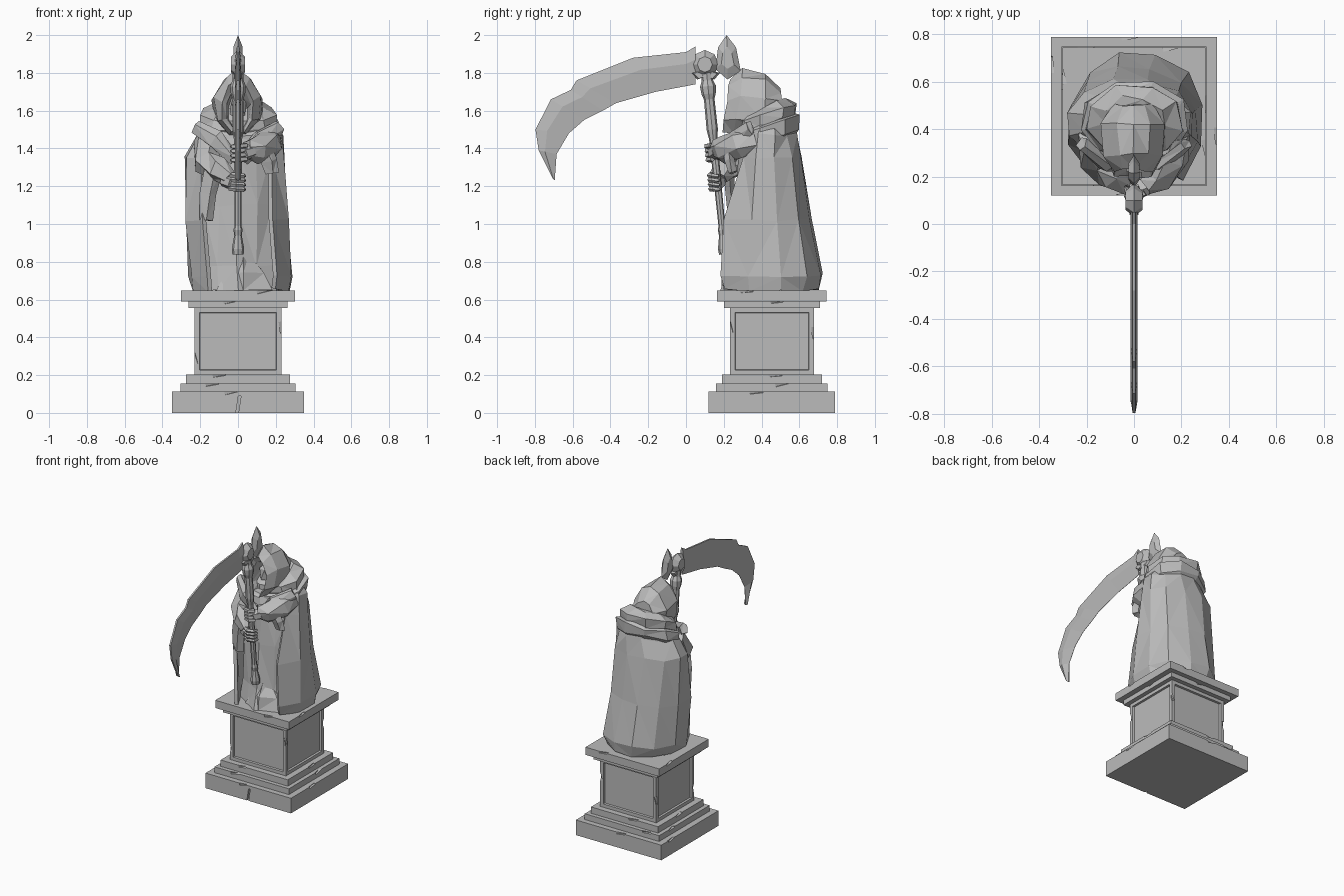
import bpy, bmesh, random
from math import sin, cos, pi, radians
from mathutils import Vector, Matrix, Euler

random.seed(7)
if "Cube" in bpy.data.objects:
    bpy.data.objects.remove(bpy.data.objects["Cube"])

stone = bpy.data.materials.new("grey_stone")
stone.use_nodes = True
stone.diffuse_color = (0.5, 0.5, 0.5, 1)
stone.node_tree.nodes["Principled BSDF"].inputs["Base Color"].default_value = (0.5, 0.5, 0.5, 1)


def finish(name, bm):
    """Turn a bmesh into a flat shaded stone object."""
    bmesh.ops.recalc_face_normals(bm, faces=bm.faces)
    mesh = bpy.data.meshes.new(name)
    bm.to_mesh(mesh)
    bm.free()
    mesh.materials.append(stone)
    ob = bpy.data.objects.new(name, mesh)
    bpy.context.collection.objects.link(ob)
    return ob


def loft(name, rings, closed=True, caps=True, jitter=0.0):
    """Skin a list of equal length point rings, with triangular facets."""
    bm = bmesh.new()
    rows = [[bm.verts.new(Vector(p) + Vector([random.uniform(-jitter, jitter) for _ in range(3)]))
             for p in ring] for ring in rings]
    n = len(rows[0])
    for a, b in zip(rows, rows[1:]):
        for i in range(n if closed else n - 1):
            j = (i + 1) % n
            bm.faces.new((a[i], a[j], b[j], b[i]))
    if caps:
        bm.faces.new(rows[0])
        bm.faces.new(rows[-1])
    if jitter:
        bmesh.ops.triangulate(bm, faces=bm.faces)
    return finish(name, bm)


def tube(name, points, radii, n=6, flat=1.0, jitter=0.0):
    """Faceted tube along a path."""
    pts = [Vector(p) for p in points]
    rings = []
    for i, p in enumerate(pts):
        d = (pts[min(i + 1, len(pts) - 1)] - pts[max(i - 1, 0)]).normalized()
        side = d.cross(Vector((0, 1, 0.2))).normalized()
        up = side.cross(d)
        rings.append([p + radii[i] * (side * cos(2 * pi * k / n) + up * flat * sin(2 * pi * k / n))
                      for k in range(n)])
    return loft(name, rings, jitter=jitter)


def prism(name, outline, half, edge=0.0):
    """Side outline (y, z), thickest at the middle, shrunk by edge at both faces."""
    mid = Vector((sum(p[0] for p in outline), sum(p[1] for p in outline))) / len(outline)
    rings = []
    for x, s in ((-half, 1 - edge), (0, 1), (half, 1 - edge)):
        rings.append([(x, mid.x + (p[0] - mid.x) * s, mid.y + (p[1] - mid.y) * s) for p in outline])
    return loft(name, rings)


# ---- Pedestal: stacked slabs with nicks in the edges
PY = 0.455


def slab(name, hx, hy, z0, z1, panel=False, crack=False):
    bm = bmesh.new()
    bmesh.ops.create_cube(bm, size=1, matrix=Matrix.Translation((0, PY, (z0 + z1) / 2))
                          @ Matrix.Diagonal((2 * hx, 2 * hy, z1 - z0, 1)))
    if panel:
        sides = [f for f in bm.faces if abs(f.normal.z) < 0.5]
        bmesh.ops.inset_individual(bm, faces=sides, thickness=0.037)
        bmesh.ops.inset_individual(bm, faces=sides, thickness=0.004, depth=-0.014)
    ob = finish(name, bm)
    # one long nick per side, or per upright corner of the panelled block
    cut = bmesh.new()
    for i in range(4):
        turn = Matrix.Rotation(i * pi / 2, 4, 'Z')
        out, along = (hx, hy) if i % 2 == 0 else (hy, hx)
        t = random.uniform(-0.7, 0.7)
        if panel:
            spot = Matrix.Translation((out, along, (z0 + z1) / 2 + t * 0.14))
            size = (0.02, 0.02, 0.06, 1)
        else:
            spot = Matrix.Translation((out, along * t, z1))
            size = (0.018, 0.07, 0.018, 1)
        rot = Euler([random.uniform(0.1, 0.3) for _ in range(3)]).to_matrix().to_4x4()
        bmesh.ops.create_cube(cut, size=1, matrix=Matrix.Translation((0, PY, 0)) @ turn @ spot
                              @ rot @ Matrix.Diagonal(size))
    if crack:
        bmesh.ops.create_cube(cut, size=1, matrix=Matrix.Translation((0, PY - hy, z0 + 0.03))
                              @ Matrix.Rotation(0.15, 4, 'Y') @ Matrix.Diagonal((0.014, 0.03, 0.12, 1)))
    cutter = finish(name + "_cutter", cut)
    cutter.hide_render = True
    mod = ob.modifiers.new("nicks", 'BOOLEAN')
    mod.operation, mod.object, mod.solver, mod.use_self = 'DIFFERENCE', cutter, 'EXACT', True
    bpy.context.view_layer.update()
    mesh = bpy.data.meshes.new_from_object(ob.evaluated_get(bpy.context.evaluated_depsgraph_get()))
    ob.modifiers.clear()
    if len(mesh.polygons) > 5:
        ob.data = mesh
    bpy.data.objects.remove(cutter)


slab("plinth_base", 0.35, 0.335, 0.0, 0.112, crack=True)
slab("plinth_lower_step", 0.305, 0.295, 0.11, 0.155)
slab("plinth_upper_step", 0.275, 0.265, 0.153, 0.202)
slab("pedestal_block", 0.23, 0.222, 0.2, 0.557, panel=True)
slab("cornice", 0.262, 0.255, 0.555, 0.592)
slab("pedestal_cap", 0.302, 0.29, 0.59, 0.647)


# ---- Robes
def oval(z, cx, rx, cy, front, back, n=12, gap=0.0, pleat=0.0, tilt=0.0):
    """Ring around z, starting at the front; gap leaves the front open."""
    pts = []
    for i in range(n):
        a = -pi / 2 + gap + (2 * pi - 2 * gap) * i / (n - 1 if gap else n)
        k = 1 - pleat * (i % 2)
        y = cy + sin(a) * (front if sin(a) < 0 else back) * k
        pts.append((cx + cos(a) * rx * k, y, z + tilt * (y - cy)))
    return pts


cloak = loft("cloak", [oval(*r, n=10, gap=radians(42)) for r in (
    (0.65, 0.02, 0.255, 0.44, 0.32, 0.26),
    (0.73, 0.02, 0.272, 0.44, 0.33, 0.275),
    (1.02, -0.005, 0.265, 0.43, 0.29, 0.225),
    (1.35, -0.018, 0.266, 0.43, 0.17, 0.168),
    (1.47, 0.01, 0.215, 0.43, 0.12, 0.15),
    (1.58, 0.0, 0.15, 0.44, 0.1, 0.12))], closed=False, caps=False, jitter=0.01)
thick = cloak.modifiers.new("cloth", 'SOLIDIFY')
thick.thickness, thick.offset = 0.024, 0

loft("gown", [oval(*r, n=12, pleat=0.12) for r in (
    (0.645, 0.0, 0.235, 0.44, 0.26, 0.21),
    (0.78, 0.0, 0.23, 0.44, 0.21, 0.2),
    (1.1, 0.0, 0.22, 0.43, 0.18, 0.16),
    (1.38, 0.0, 0.2, 0.42, 0.14, 0.12),
    (1.5, 0.0, 0.16, 0.42, 0.12, 0.1))], jitter=0.01)

loft("gown_front_fold", [oval(*r, n=6) for r in (
    (0.645, 0.03, 0.17, 0.3, 0.11, 0.1),
    (0.74, 0.03, 0.12, 0.31, 0.1, 0.08),
    (0.85, 0.03, 0.03, 0.32, 0.06, 0.05))], jitter=0.008)

# cowl: two draped collars, lower at the front
for name, lift, grow in (("cowl_lower", 0.0, 1.0), ("cowl_upper", 0.07, 0.9)):
    loft(name, [oval(z + lift, 0, rx * grow, 0.43, f * grow, b * grow, n=9, tilt=0.3) for z, rx, f, b in (
        (1.40, 0.17, 0.13, 0.13), (1.46, 0.235, 0.18, 0.17),
        (1.52, 0.23, 0.17, 0.172), (1.56, 0.14, 0.1, 0.12))], jitter=0.012)

# chest drapes crossing down toward the staff
for s, name in ((-1, "right_chest_drape"), (1, "left_chest_drape")):
    tube(name, [(s * 0.22, 0.34, 1.51), (s * 0.12, 0.25, 1.45), (s * 0.02, 0.25, 1.34)],
         [0.045, 0.055, 0.035], n=5, flat=0.6, jitter=0.006)


# ---- Hood: a peaked, hollow opening with the face inside
def arch(y, zc, rx, rz, n=9):
    pts = []
    for i in range(n):
        a = 2 * pi * i / n
        pts.append((rx * sin(a) * (1 - 0.3 * max(0, cos(a))),
                    y + 0.12 * rz * cos(a) * (y < 0.3), zc + rz * cos(a)))
    return pts


loft("hood", [arch(*r) for r in (
    (0.35, 1.60, 0.05, 0.10), (0.24, 1.62, 0.07, 0.12), (0.215, 1.625, 0.09, 0.145),
    (0.28, 1.64, 0.13, 0.178), (0.42, 1.63, 0.145, 0.17), (0.505, 1.63, 0.09, 0.09))], jitter=0.008)
face = bmesh.new()
bmesh.ops.create_icosphere(face, subdivisions=1, radius=1, matrix=Matrix.Translation((0, 0.33, 1.61))
                           @ Matrix.Diagonal((0.05, 0.05, 0.08, 1)))
finish("face", face)


# ---- Scythe
def staff_y(z):
    return 0.205 - (z - 0.84) * 0.1


shaft = ((0.84, 0.03), (0.87, 0.033), (0.94, 0.02), (0.97, 0.024), (0.99, 0.018), (1.45, 0.022),
         (1.5, 0.03), (1.66, 0.028), (1.69, 0.038), (1.73, 0.042), (1.76, 0.03), (1.8, 0.03))
tube("scythe_shaft", [(0, staff_y(z), z) for z, r in shaft], [r for z, r in shaft], n=8)

hub = [(0.1 + 0.072 * cos(2 * pi * i / 8), 1.845 + 0.076 * sin(2 * pi * i / 8)) for i in range(8)]
prism("blade_hub", hub, 0.036, edge=0.45)
prism("hub_prong", [(0.025, 1.8), (0.06, 1.765), (0.1, 1.78), (0.15, 1.765), (0.18, 1.8), (0.1, 1.82)], 0.02, 0.2)
prism("rear_spike", [(0.215, 2.0), (0.265, 1.935), (0.29, 1.81), (0.22, 1.765), (0.155, 1.82), (0.17, 1.935)],
      0.024, edge=0.5)

# blade: paired back and cutting edge stations, ending at the tip
back = [(0.05, 1.94), (0.0, 1.91), (-0.28, 1.88), (-0.58, 1.76), (-0.61, 1.71), (-0.715, 1.66), (-0.797, 1.5),
        (-0.78, 1.39), (-0.705, 1.24)]
edge = [(0.05, 1.74), (0.0, 1.73), (-0.16, 1.70), (-0.37, 1.64), (-0.44, 1.60), (-0.54, 1.55), (-0.62, 1.48),
        (-0.685, 1.37), (-0.695, 1.23)]
stations = []
for (by, bz), (ey, ez) in zip(back, edge):
    my, mz = by * 0.65 + ey * 0.35, bz * 0.65 + ez * 0.35
    stations.append([(0.006, by, bz), (0.015, my, mz), (0.001, ey, ez),
                     (-0.001, ey, ez), (-0.015, my, mz), (-0.006, by, bz)])
loft("scythe_blade", stations)

# ---- Arms, hanging cuffs and gripping hands
for s, side, hz, ez, drop in ((-1, "right", 1.225, 1.3, 0.28), (1, "left", 1.38, 1.4, 0.13)):
    y = staff_y(hz)
    tube(side + "_sleeve", [(s * 0.17, 0.37, 1.45), (s * 0.165, 0.28, ez + 0.02), (s * 0.1, 0.2, ez - 0.01),
                            (s * 0.045, y + 0.005, hz + 0.015)],
         [0.07, 0.075, 0.068, 0.045], n=6, jitter=0.008)
    tube(side + "_hanging_cuff", [(s * 0.13, 0.22, ez), (s * 0.16, 0.235, ez - drop / 2),
                                  (s * 0.175, 0.25, ez - drop)],
         [0.05, 0.048, 0.038], n=5, flat=0.6, jitter=0.006)
    tube(side + "_palm", [(s * 0.08, y + 0.015, hz + 0.01), (s * 0.045, y, hz), (s * 0.02, y + 0.015, hz - 0.01)],
         [0.035, 0.04, 0.035], n=6)
    for i in range(4):
        z = hz + 0.036 - i * 0.024
        fy = staff_y(z)
        tube(side + "_finger_" + str(i + 1),
             [(s * 0.045, fy - 0.015, z), (s * 0.01, fy - 0.038, z - 0.004),
              (-s * 0.028, fy - 0.022, z - 0.006), (-s * 0.034, fy + 0.01, z - 0.006)],
             [0.014, 0.015, 0.013, 0.009], n=5)
